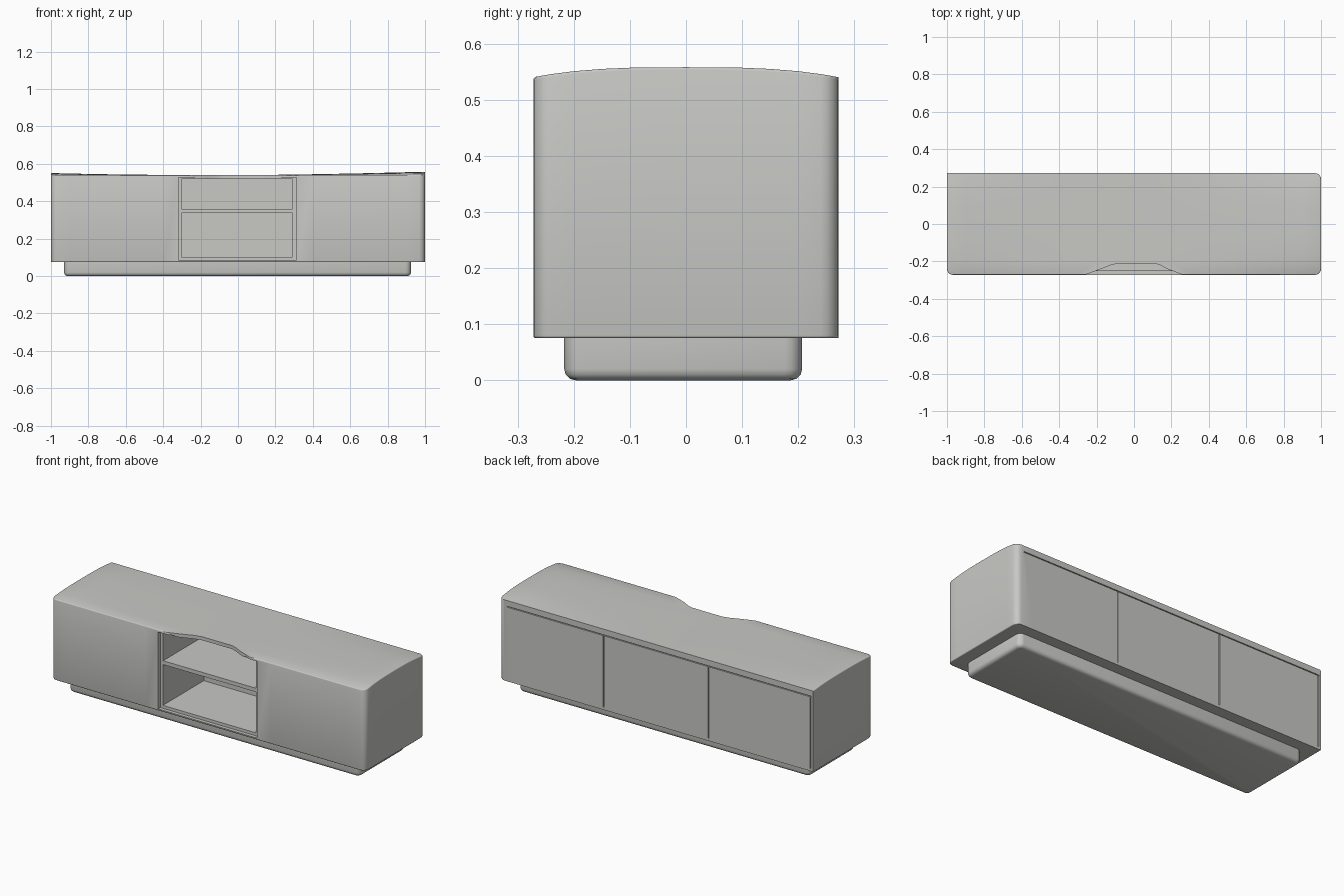
import bpy, bmesh
from mathutils import Vector

if "Cube" in bpy.data.objects:
    bpy.data.objects.remove(bpy.data.objects["Cube"])

grey = bpy.data.materials.new("light warm grey")
grey.diffuse_color = (0.58, 0.58, 0.56, 1)
grey.use_nodes = True
grey.node_tree.nodes["Principled BSDF"].inputs["Base Color"].default_value = grey.diffuse_color


def new_object(name, bm):
    mesh = bpy.data.meshes.new(name)
    bmesh.ops.recalc_face_normals(bm, faces=bm.faces[:])
    bm.to_mesh(mesh)
    bm.free()
    mesh.materials.append(grey)
    ob = bpy.data.objects.new(name, mesh)
    bpy.context.collection.objects.link(ob)
    return ob


def box_bm(lo, hi):
    bm = bmesh.new()
    bmesh.ops.create_cube(bm, size=1)
    for v in bm.verts:
        v.co = Vector([lo[i] if v.co[i] < 0 else hi[i] for i in range(3)])
    return bm


def box(name, lo, hi):
    return new_object(name, box_bm(lo, hi))


def bevel(bm, rule, width, segments=4):
    """Round the edges whose two end points satisfy the rule."""
    edges = [e for e in bm.edges if all(rule(v.co) for v in e.verts)]
    bmesh.ops.bevel(bm, geom=edges, offset=width, segments=segments,
                    profile=0.5, affect='EDGES', clamp_overlap=True)


def activate(ob):
    bpy.ops.object.select_all(action='DESELECT')
    ob.select_set(True)
    bpy.context.view_layer.objects.active = ob


def cut(target, cutter):
    cutter.hide_render = True
    mod = target.modifiers.new("cut", 'BOOLEAN')
    mod.operation, mod.solver, mod.object = 'DIFFERENCE', 'EXACT', cutter
    activate(target)
    bpy.ops.object.modifier_apply(modifier=mod.name)
    bpy.data.objects.remove(cutter)


# Cabinet body: rounded block with a gently crowned top
X, Y, Z0, Z1 = 1.0, 0.272, 0.075, 0.54
bm = box_bm((-X, -Y, Z0), (X, Y, Z1))
front_left = lambda c: c.y < 0 and c.x < 0
front_right = lambda c: c.y < 0 and c.x > 0
back_right = lambda c: c.y > 0 and c.x > 0
for corner in (front_left, front_right, back_right):
    edges_rule = corner
    bevel(bm, edges_rule, 0.032)
bevel(bm, lambda c: c.z > Z1 - 1e-4 and c.y < Y - 1e-4 or c.z > Z1 - 1e-4 and c.x < -X + 1e-4, 0.015, 3)
bevel(bm, lambda c: c.z < Z0 + 1e-4 and c.y < Y - 1e-4, 0.010, 3)


def slice_at(bm, co, no):
    bmesh.ops.bisect_plane(bm, geom=bm.verts[:] + bm.edges[:] + bm.faces[:],
                           plane_co=co, plane_no=no, dist=1e-5)


for i in range(-9, 10):
    slice_at(bm, (i * 0.1, 0, 0), (1, 0, 0))
for i in range(-4, 5):
    slice_at(bm, (0, i * 0.05, 0), (0, 1, 0))
for v in bm.verts:
    if v.co.z > 0.51:
        x, y = v.co.x, min(1, abs(v.co.y) / Y)
        rise = 0.018 * max(0, x) ** 1.5 if x > 0 else 0.011 * abs(x) ** 2.5
        v.co.z += rise * (1 - y ** 3)
body = new_object("cabinet_body", bm)

# Open centre: shallow frame recess, then the deep compartment
cut(body, box("frame_cutter", (-0.318, -0.4, 0.085), (0.312, -0.252, 0.527)))
cut(body, box("niche_cutter", (-0.302, -0.4, 0.102), (0.292, 0.12, 0.52)))

# Scooped front edge of the top above the opening
scoop = [(-0.27, -0.4), (-0.27, -0.274), (-0.235, -0.262), (-0.17, -0.238),
         (-0.125, -0.220), (-0.08, -0.210), (0.11, -0.210), (0.14, -0.220),
         (0.18, -0.241), (0.235, -0.262), (0.27, -0.274), (0.27, -0.4)]
bm = bmesh.new()
face = bm.faces.new([bm.verts.new((x, y, 0.5)) for x, y in scoop])
side = bmesh.ops.extrude_face_region(bm, geom=[face])
for v in side["geom"]:
    if isinstance(v, bmesh.types.BMVert):
        v.co.z = 0.7
cut(body, new_object("scoop_cutter", bm))

# Thin seams dividing the back into three panels
for x in (-0.985, -0.335, 0.335):
    cut(body, box("seam_cutter", (x - 0.003, Y - 0.008, 0.09), (x + 0.003, 0.4, 0.5)))
cut(body, box("top_seam_cutter", (-0.99, Y - 0.006, 0.502), (0.95, 0.4, 0.507)))

# Shelf inside the compartment
shelf = box("shelf", (-0.31, -0.25, 0.336), (0.30, 0.13, 0.358))

# Recessed plinth with rounded corners and a softened lower edge
bm = box_bm((-0.93, -0.217, 0.0), (0.925, 0.207, 0.085))
for corner in (front_left, front_right, back_right, lambda c: c.y > 0 and c.x < 0):
    bevel(bm, corner, 0.03)
bevel(bm, lambda c: c.z < 1e-4, 0.02, 3)
plinth = new_object("plinth", bm)

for ob in (body, shelf, plinth):
    activate(ob)
    bpy.ops.object.shade_smooth_by_angle(angle=0.6)
